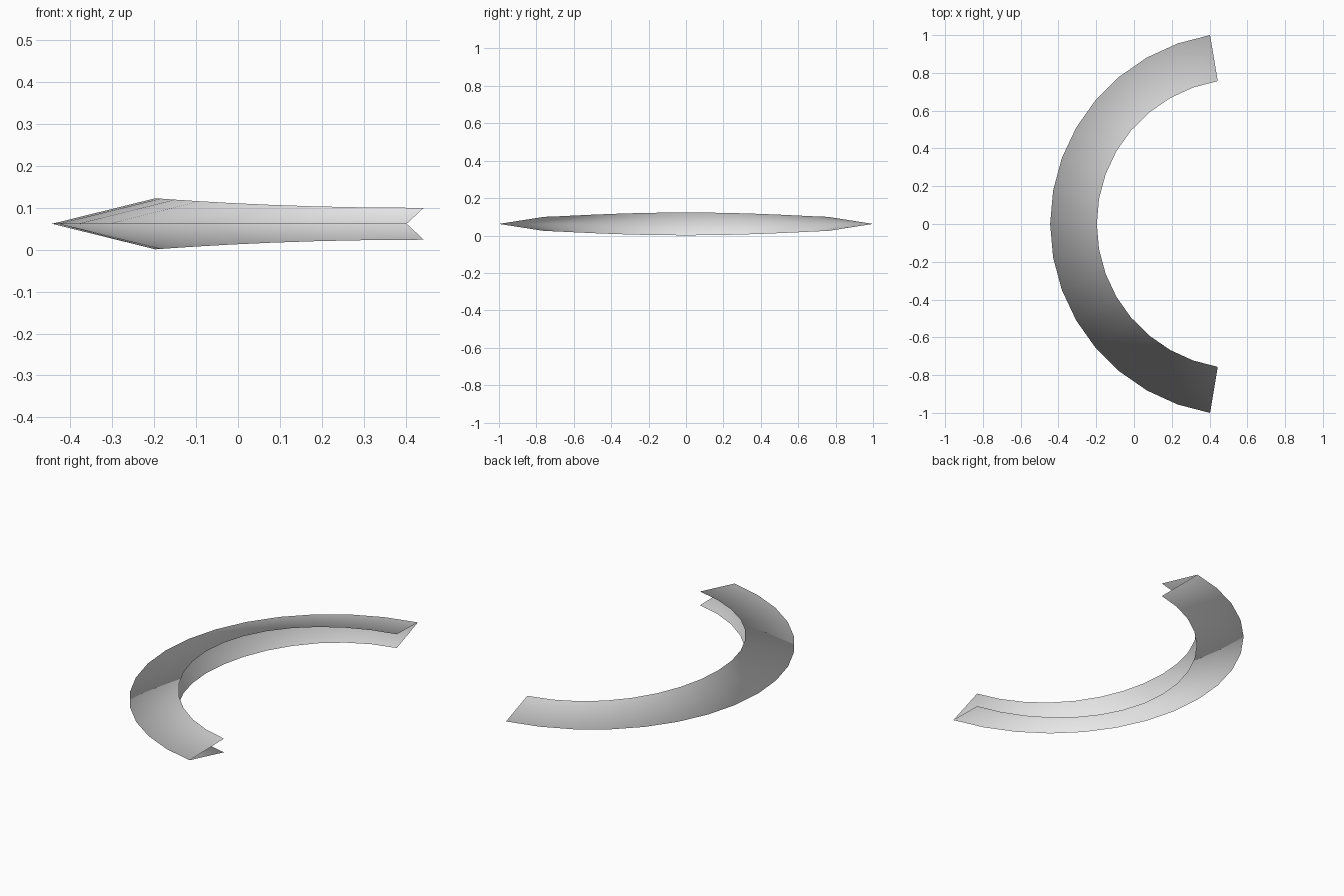
import bpy
from math import cos, sin, pi, radians
from mathutils import Vector

cube = bpy.data.objects.get("Cube")
if cube:
    bpy.data.objects.remove(cube, do_unlink=True)

# Arc dimensions
CENTRE_X = 0.57
OUTER, INNER = 1.014, 0.767
HALF_SWEEP = radians(80.5)
SEGMENTS = 16
MID_Z = 0.062
MIDDLE_HEIGHT, END_HEIGHT = 0.061, 0.038

# One light grey finish
grey = bpy.data.materials.new("light_grey")
grey.use_nodes = True
colour = (0.8, 0.8, 0.8, 1)
grey.diffuse_color = colour
grey.node_tree.nodes["Principled BSDF"].inputs["Base Color"].default_value = colour

# Open V section swept along the arc: top edge, outer ridge, bottom edge
verts, faces, normals = [], [], []
for i in range(SEGMENTS + 1):
    t = 2 * i / SEGMENTS - 1
    angle = t * HALF_SWEEP
    out = Vector((-cos(angle), sin(angle), 0))
    blend = (1 + cos(pi * t)) / 2
    height = END_HEIGHT + (MIDDLE_HEIGHT - END_HEIGHT) * blend
    for side in (1, 0, -1):
        radius = INNER if side else OUTER
        verts.append(out * radius + Vector((CENTRE_X, 0, MID_Z + side * height)))
        normals.append((out + Vector((0, 0, 0.35 * side))).normalized())

for i in range(SEGMENTS):
    for row in (0, 1):
        a = 3 * i + row
        faces.append((a, a + 1, a + 4, a + 3))

mesh = bpy.data.meshes.new("curved_band")
mesh.from_pydata(verts, [], faces)
mesh.materials.append(grey)
mesh.update()

# Make the faces point away from the hollow side
if mesh.polygons[0].normal.z < 0:
    mesh.flip_normals()

# Soft shading that follows the round of the arc
for face in mesh.polygons:
    face.use_smooth = True
mesh.normals_split_custom_set_from_vertices(normals)

band = bpy.data.objects.new("curved_band", mesh)
bpy.context.collection.objects.link(band)
